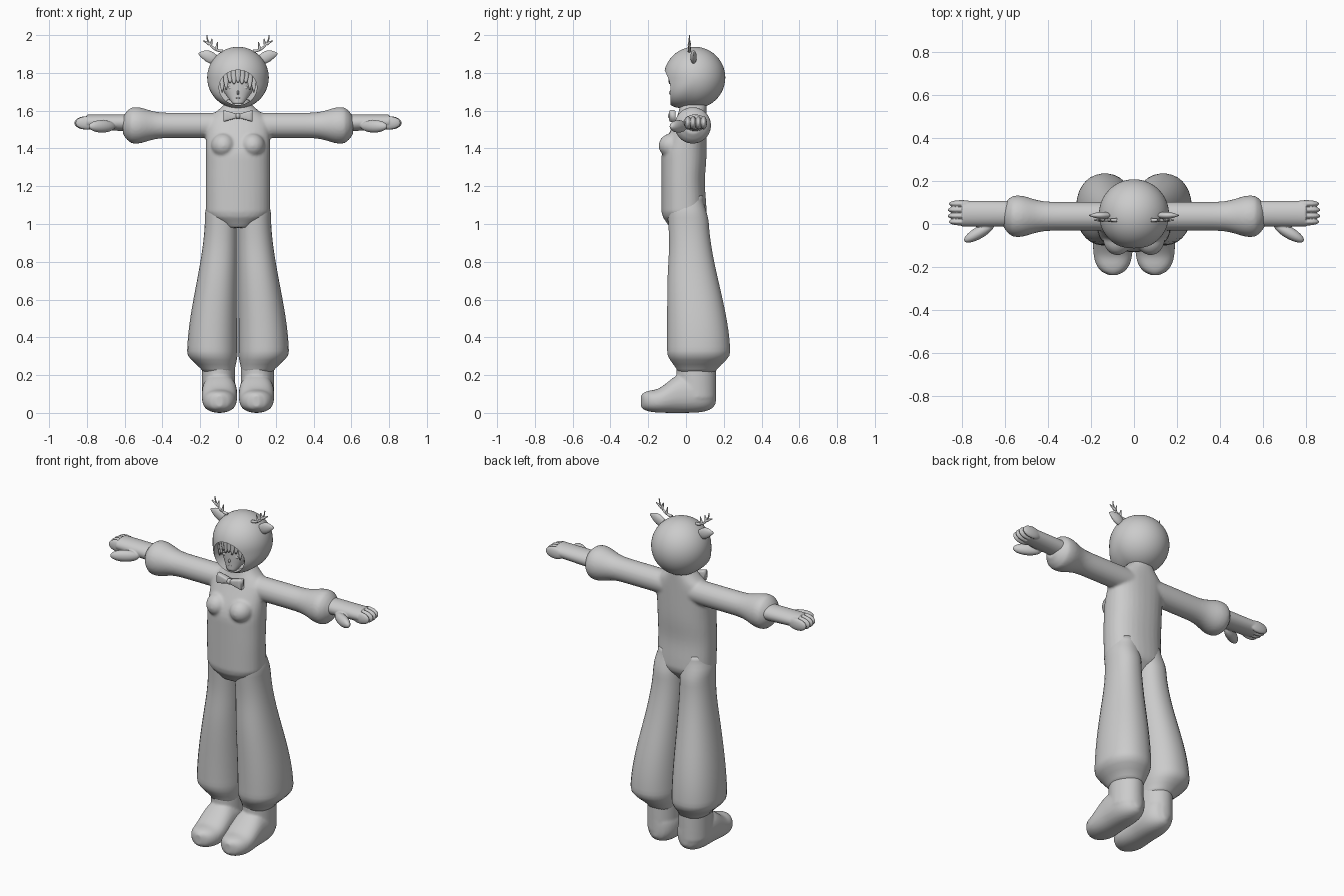
import bpy, bmesh, math
from mathutils import Matrix, Vector

cube = bpy.data.objects.get("Cube")
if cube:
    bpy.data.objects.remove(cube, do_unlink=True)

shade = 0.6
grey = bpy.data.materials.new("plain_grey")
grey.use_nodes = True
grey.diffuse_color = (shade, shade, shade, 1)
grey.node_tree.nodes["Principled BSDF"].inputs["Base Color"].default_value = grey.diffuse_color


def mix(a, b, t):
    return a + (b - a) * t


def ease(start, stop, value):
    t = min(max((value - start) / (stop - start), 0), 1)
    return t * t * (3 - 2 * t)


def bulge(middle, width, value):
    return math.exp(-((value - middle) / width) ** 2)


def add_object(name, data):
    ob = bpy.data.objects.new(name, data)
    bpy.context.scene.collection.objects.link(ob)
    data.materials.append(grey)
    return ob


def finish(name, bm):
    bmesh.ops.recalc_face_normals(bm, faces=bm.faces)
    for face in bm.faces:
        face.smooth = True
    mesh = bpy.data.meshes.new(name)
    bm.to_mesh(mesh)
    bm.free()
    return add_object(name, mesh)


def loft(bm, axis, start, stop, steps, bounds, segments=32, power=2):
    """Skin rounded sections along an axis; bounds gives low, high, low, high."""
    others = [i for i in range(3) if i != axis]
    loops = []
    for step in range(steps + 1):
        position = mix(start, stop, step / steps)
        limits = bounds(position)
        loop = []
        for k in range(segments):
            angle = math.tau * (k + 0.5) / segments
            co = Vector()
            co[axis] = position
            for i, wave in enumerate((math.cos(angle), math.sin(angle))):
                low, high = limits[2 * i:2 * i + 2]
                wave = math.copysign(abs(wave) ** (2 / power), wave)
                co[others[i]] = mix(low, high, (wave + 1) / 2)
            loop.append(bm.verts.new(co))
        loops.append(loop)
    bm.faces.new(loops[0])
    bm.faces.new(loops[-1])
    for a, b in zip(loops, loops[1:]):
        for k in range(segments):
            n = (k + 1) % segments
            bm.faces.new((a[k], a[n], b[n], b[k]))


def blob(bm, center, radii, turn=0):
    place = Matrix.Translation(center) @ Matrix.Rotation(math.radians(turn), 4, "Z")
    bmesh.ops.create_uvsphere(bm, u_segments=32, v_segments=20, radius=1,
                              matrix=place @ Matrix.Diagonal((*radii, 1)))


def mirror(ob):
    ob.modifiers.new("mirror", "MIRROR").use_mirror_merge = False


def fuse(ob, voxel, smoothing):
    remesh = ob.modifiers.new("fuse", "REMESH")
    remesh.mode = "VOXEL"
    remesh.voxel_size = voxel
    remesh.use_smooth_shade = True
    soften = ob.modifiers.new("soften", "SMOOTH")
    soften.factor, soften.iterations = 0.5, smoothing


# Suit top: torso, bust and puffed sleeves fused together
def torso(z):
    hips = ease(0.96, 1.06, z)
    half = mix(0.06, 0.17, hips * (1 - ease(1.53, 1.66, z)))
    front = -0.13 + 0.1 * ease(1.35, 1.65, z) + 0.05 * (1 - hips)
    return -half, half, front, mix(0.05, 0.11, hips) - 0.01 * bulge(1.22, 0.1, z)


def sleeve(x):
    radius = 0.067 + 0.03 * bulge(0.54, 0.08, x) - 0.04 * ease(0.57, 0.62, x)
    return 0.036 - radius, 0.036 + radius, 1.522 - radius, 1.522 + radius


bm = bmesh.new()
loft(bm, 2, 0.98, 1.66, 24, torso, power=2.3)
loft(bm, 0, 0.08, 0.61, 24, sleeve)
blob(bm, (0.077, -0.07, 1.415), (0.066, 0.075, 0.066))
suit = finish("suit_top", bm)
mirror(suit)
fuse(suit, 0.008, 6)


# Wide trouser legs gathered at the ankle
def trouser(z):
    flare = 1 - ease(0.3, 1.05, z)
    gather = ease(0.2, 0.32, z)
    outer = 0.175 + 0.095 * flare - 0.02 * ease(1.05, 1.15, z)
    back = 0.12 + 0.115 * flare - 0.03 * ease(1, 1.15, z)
    return (mix(0.02, 0.001, gather), mix(0.18, outer, gather),
            mix(-0.04, -0.1, gather) + 0.01 * bulge(0.9, 0.15, z), mix(0.15, back, gather))


bm = bmesh.new()
loft(bm, 2, 0.21, 1.15, 40, trouser, power=2.2)
mirror(finish("trouser_legs", bm))


# Soft boots
def foot(y):
    rounding = math.sqrt(1 - ((y + 0.04) / 0.2) ** 4)
    half = 0.093 * rounding
    height = 0.125 + 0.08 * ease(-0.17, -0.02, y)
    pinch = 0.3 * height * (1 - rounding)
    return 0.098 - half, 0.098 + half, pinch, height - pinch


bm = bmesh.new()
loft(bm, 1, -0.238, 0.158, 24, foot, power=2.3)
loft(bm, 2, 0.08, 0.25, 4, lambda z: (0.015, 0.19, -0.05, 0.16))
boots = finish("boots", bm)
fuse(boots, 0.007, 6)
mirror(boots)

# Hands with thumb and four fingers
bm = bmesh.new()
loft(bm, 0, 0.57, 0.8, 6, lambda x: (-0.012, 0.108, 1.49 + 0.05 * (x - 0.57), 1.58))
blob(bm, (0.72, -0.04, 1.517), (0.08, 0.028, 0.033), -30)
for finger in range(4):
    reach = 0.81 - 0.006 * abs(finger - 1.5)
    blob(bm, (reach, 0.01 + 0.028 * finger, 1.535), (0.06, 0.017, 0.035))
hands = finish("hands", bm)
fuse(hands, 0.004, 2)
mirror(hands)

# Round hood, squarer at the lower front, with a face opening
bm = bmesh.new()
bmesh.ops.create_uvsphere(bm, u_segments=64, v_segments=40, radius=0.163)
for v in bm.verts:
    if v.co.y < 0 and v.co.z < 0:
        side = v.co.yz.normalized()
        v.co.yz = v.co.yz * (side.x ** 4 + side.y ** 4) ** -0.25
    v.co += Vector((0, 0.045, 1.775))
hood = finish("hood", bm)
bm = bmesh.new()
loft(bm, 1, -0.3, 0.03, 1, lambda y: (-0.1, 0.1, 1.63, 1.815), segments=48)
cutter = finish("face_cutter", bm)
cutter.hide_render = True
opening = hood.modifiers.new("opening", "BOOLEAN")
opening.operation, opening.object, opening.solver = "DIFFERENCE", cutter, "EXACT"
bpy.ops.object.select_all(action="DESELECT")
bpy.context.view_layer.objects.active = hood
hood.select_set(True)
bpy.ops.object.modifier_apply(modifier=opening.name)
bpy.ops.object.shade_smooth_by_angle(angle=math.radians(35))
bpy.data.objects.remove(cutter, do_unlink=True)


# Face tapering to the chin, with small features
def face_shape(z):
    half = mix(0.015, 0.085, ease(1.6, 1.73, z))
    return -half, half, -0.08, mix(-0.04, 0.04, ease(1.63, 1.7, z))


bm = bmesh.new()
loft(bm, 2, 1.635, 1.82, 16, face_shape)
finish("face", bm)
features = {"nose": ((0, -0.08, 1.695), (0.006, 0.011, 0.011)),
            "mouth": ((0, -0.077, 1.667), (0.014, 0.004, 0.003)),
            "left_eye": ((0.035, -0.07, 1.722), (0.017, 0.005, 0.009)),
            "right_eye": ((-0.035, -0.07, 1.722), (0.017, 0.005, 0.009))}
for name, (center, radii) in features.items():
    bm = bmesh.new()
    blob(bm, center, radii)
    finish(name, bm)

# Hair fringe of pointed locks, longer at the sides
bm = bmesh.new()
for lock in range(-4, 5):
    middle = 0.021 * lock
    front = 5 * middle ** 2 - 0.092
    tip = 1.75 - 1.2 * max(0, abs(middle) - 0.04) - 0.01 * (lock % 2)

    def lock_shape(z):
        half = mix(0.002, 0.016, ease(tip - 0.02, mix(tip, 1.82, 0.6), z))
        return middle - half, middle + half, front, front + half

    loft(bm, 2, tip, 1.825, 6, lock_shape, segments=10)
finish("hair", bm)


# Leaf-shaped ears
def ear(x):
    along = (x - 0.11) / 0.1
    half = 0.034 * math.sin(math.pi * mix(0.2, 0.97, along))
    middle = 1.872 + 0.03 * along
    return 0.04 - half / 2, 0.04 + half / 2, middle - half, middle + half


bm = bmesh.new()
loft(bm, 0, 0.11, 0.21, 10, ear, segments=16)
mirror(finish("ears", bm))


# Branching antlers: a quarter-circle stem with three prongs
def stem(degrees):
    angle = math.radians(degrees)
    return Vector((0.08 + 0.085 * math.sin(angle), 0.018, 2 - 0.085 * math.cos(angle)))


branches = [[stem(degrees) for degrees in range(0, 91, 15)]]
for degrees, lean, rise in ((25, -0.008, 0.04), (50, -0.008, 0.035), (55, 0.035, 0.02)):
    root = stem(degrees)
    branches.append([root, root + Vector((lean, 0, rise))])
for side, sign in (("left", 1), ("right", -1)):
    curve = bpy.data.curves.new(side + "_antler", "CURVE")
    curve.dimensions = "3D"
    curve.bevel_depth, curve.bevel_resolution = 0.009, 3
    curve.use_fill_caps = True
    for branch in branches:
        spline = curve.splines.new("POLY")
        spline.points.add(len(branch) - 1)
        for i, (point, co) in enumerate(zip(spline.points, branch)):
            point.co = (sign * co.x, co.y, co.z, 1)
            point.radius = 1 - 0.7 * i / (len(branch) - 1)
    add_object(side + "_antler", curve)


# Bow tie with a knot
def bow_wing(x):
    half = mix(0.01, 0.032, x / 0.08)
    return -0.09, -0.055, 1.572 - half, 1.572 + half


bm = bmesh.new()
loft(bm, 0, 0.004, 0.078, 4, bow_wing, segments=16, power=5)
mirror(finish("bow_tie", bm))
bm = bmesh.new()
blob(bm, (0, -0.08, 1.572), (0.015, 0.016, 0.017))
finish("bow_knot", bm)
